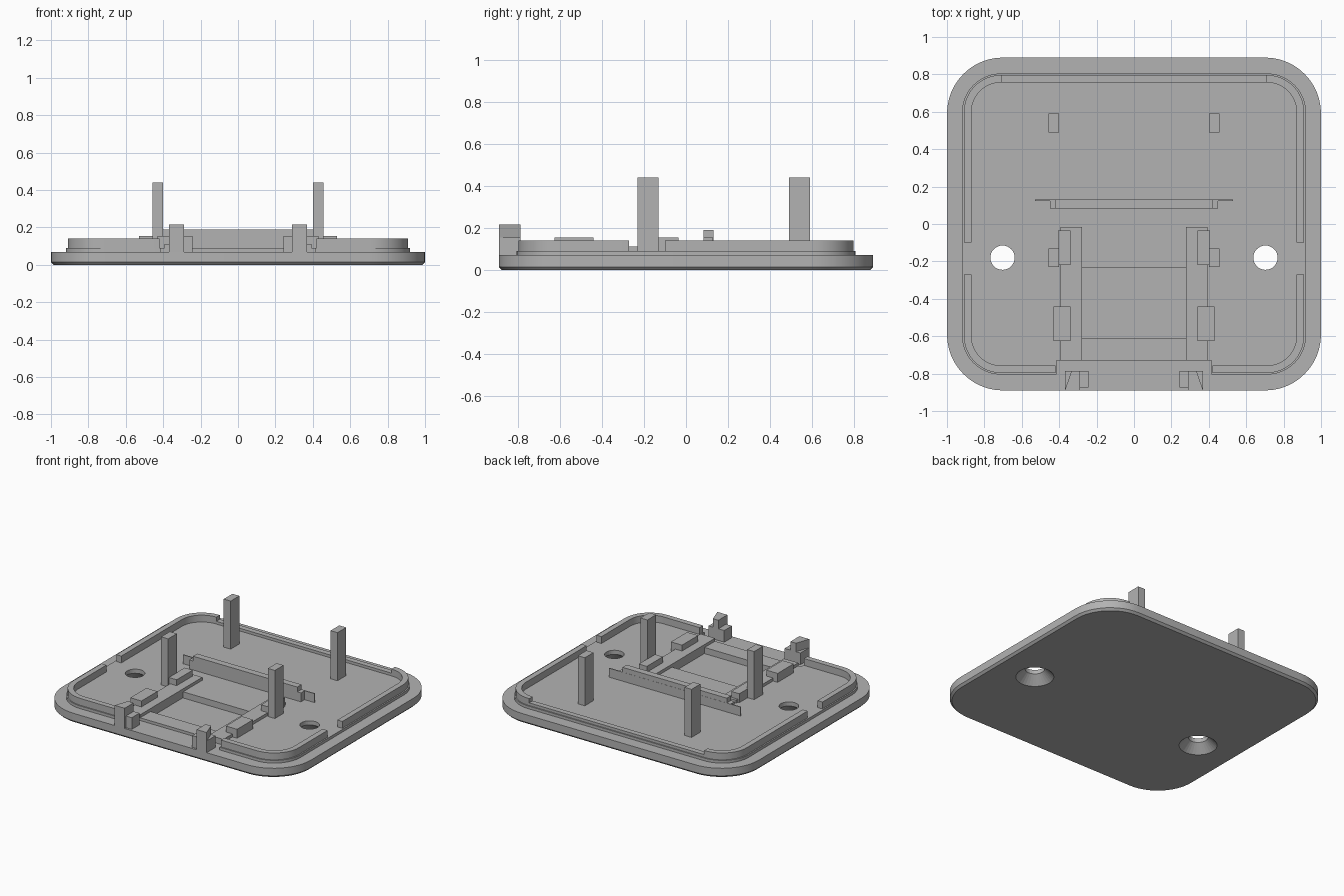
import bpy, bmesh, math

if "Cube" in bpy.data.objects:
    bpy.data.objects.remove(bpy.data.objects["Cube"])

grey = bpy.data.materials.new("mid grey")
grey.diffuse_color = (0.45, 0.45, 0.45, 1)
grey.use_nodes = True
grey.node_tree.nodes["Principled BSDF"].inputs["Base Color"].default_value = grey.diffuse_color


def finish(name, bm):
    bmesh.ops.recalc_face_normals(bm, faces=bm.faces)
    me = bpy.data.meshes.new(name)
    bm.to_mesh(me)
    bm.free()
    me.materials.append(grey)
    ob = bpy.data.objects.new(name, me)
    bpy.context.collection.objects.link(ob)
    return ob


def outline(hx, hy, r, n=12):
    """Rounded rectangle, counter-clockwise."""
    pts = []
    for k, (sx, sy) in enumerate([(1, 1), (-1, 1), (-1, -1), (1, -1)]):
        for i in range(n + 1):
            a = math.pi / 2 * (k + i / n)
            pts.append((sx * (hx - r) + r * math.cos(a), sy * (hy - r) + r * math.sin(a)))
    return pts


def loft(name, rings, closed=False):
    """Skin a stack of 3D rings; closed joins last to first, otherwise caps the ends."""
    bm = bmesh.new()
    loops = [[bm.verts.new(p) for p in ring] for ring in rings]
    pairs = list(zip(loops, loops[1:]))
    if closed:
        pairs.append((loops[-1], loops[0]))
    else:
        bm.faces.new(loops[0])
        bm.faces.new(loops[-1])
    for a, b in pairs:
        for i in range(len(a)):
            j = (i + 1) % len(a)
            bm.faces.new((a[i], a[j], b[j], b[i]))
    return finish(name, bm)


def level(pts, z):
    return [(x, y, z) for x, y in pts]


def circle(cx, cy, r, z, n=32):
    return [(cx + r * math.cos(2 * math.pi * i / n), cy + r * math.sin(2 * math.pi * i / n), z)
            for i in range(n)]


def prism(name, pts, z0, z1):
    return loft(name, [level(pts, z0), level(pts, z1)])


def box(name, x0, x1, y0, y1, z0, z1):
    return prism(name, [(x0, y0), (x1, y0), (x1, y1), (x0, y1)], z0, z1)


def pair(name, pts, z0, z1):
    """Left and right copies of a prism."""
    prism(name + "_right", pts, z0, z1)
    prism(name + "_left", [(-x, y) for x, y in pts], z0, z1)


def rect(x0, x1, y0, y1):
    return [(x0, y0), (x1, y0), (x1, y1), (x0, y1)]


def cut(target, cutter):
    cutter.hide_render = True
    cutter.hide_set(True)
    m = target.modifiers.new(cutter.name, 'BOOLEAN')
    m.operation = 'DIFFERENCE'
    m.solver = 'EXACT'
    m.object = cutter


def smooth(ob):
    bpy.ops.object.select_all(action='DESELECT')
    ob.select_set(True)
    bpy.context.view_layer.objects.active = ob
    bpy.ops.object.shade_smooth_by_angle(angle=math.radians(25))


# Base plate with chamfered underside and raised floor
base_o = outline(1.0, 0.89, 0.3)
floor_o = outline(0.92, 0.805, 0.21)
base = loft("base_plate", [level(outline(0.985, 0.875, 0.285), 0), level(base_o, 0.015),
                           level(base_o, 0.07), level(floor_o, 0.07), level(floor_o, 0.09)])
smooth(base)
cut(base, box("front_notch_cutter", -0.415, 0.415, -0.85, -0.73, 0.07, 0.2))
cut(base, box("recess_cutter", -0.28, 0.28, -0.61, -0.235, 0.045, 0.2))
# Countersunk screw holes
for s, side in ((1, "right"), (-1, "left")):
    x = s * 0.703
    cut(base, loft("screw_hole_cutter_" + side,
                   [circle(x, -0.18, r, z) for r, z in
                    ((0.136, -0.01), (0.065, 0.06), (0.065, 0.2))]))

# Rim wall, open at the sides and front, lowered at the back
outer, inner = outline(0.91, 0.797, 0.2), outline(0.87, 0.757, 0.16)
rim = loft("rim_wall", [level(outer, 0.09), level(outer, 0.14),
                        level(inner, 0.14), level(inner, 0.09)], closed=True)
smooth(rim)
cut(rim, box("side_gap_cutter", -1.1, 1.1, -0.27, -0.1, 0.05, 0.2))
cut(rim, box("front_gap_cutter", -0.42, 0.42, -0.95, -0.6, 0.05, 0.2))
cut(rim, box("back_step_cutter", -0.705, 0.705, 0.6, 0.95, 0.11, 0.2))

# Four tall posts
for y, place in ((0.49, "back"), (-0.23, "front")):
    pair("post_" + place, rect(0.402, 0.458, y, y + 0.1), 0.085, 0.44)

# Guide rails and holding blocks
pair("guide_rail", rect(0.277, 0.393, -0.73, -0.015), 0.08, 0.112)
pair("front_block", rect(0.34, 0.43, -0.625, -0.44), 0.085, 0.155)
pair("rear_block", rect(0.34, 0.405, -0.22, -0.035), 0.085, 0.155)

# Cross panel: long thin sheet with a thicker bar and end lugs
box("cross_sheet", -0.53, 0.53, 0.124, 0.131, 0.085, 0.155)
box("cross_bar", -0.42, 0.42, 0.082, 0.13, 0.085, 0.19)
pair("cross_lug", rect(0.42, 0.45, 0.082, 0.13), 0.085, 0.155)

# Front clips: low foot with a tapered tower
pair("clip_foot", rect(0.243, 0.31, -0.875, -0.787), 0.065, 0.155)
pair("clip_tower", [(0.29, -0.89), (0.37, -0.89), (0.335, -0.787), (0.29, -0.787)], 0.065, 0.217)
pair("clip_base", rect(0.29, 0.37, -0.885, -0.787), 0.065, 0.155)
